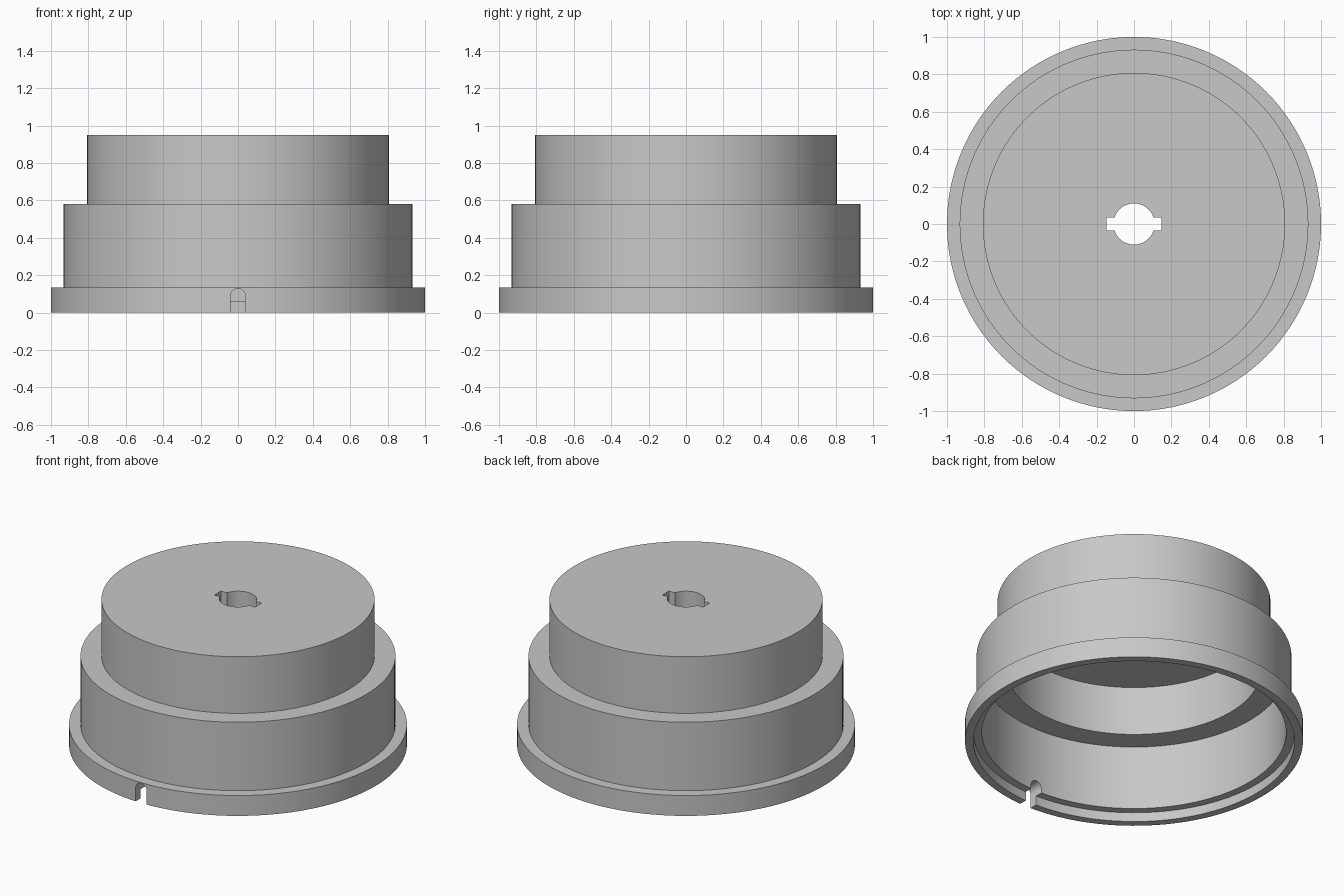
import bpy, bmesh, math
from mathutils import Vector, Matrix

cube = bpy.data.objects.get("Cube")
if cube:
    bpy.data.objects.remove(cube, do_unlink=True)

SEGMENTS = 128

grey = bpy.data.materials.new("plain grey")
grey.use_nodes = True
colour = (0.58, 0.58, 0.58, 1)
grey.diffuse_color = colour
for node in grey.node_tree.nodes:
    if node.type == 'BSDF_PRINCIPLED':
        node.inputs["Base Color"].default_value = colour


def make_object(name, bm):
    bmesh.ops.recalc_face_normals(bm, faces=bm.faces)
    mesh = bpy.data.meshes.new(name)
    bm.to_mesh(mesh)
    bm.free()
    mesh.materials.append(grey)
    obj = bpy.data.objects.new(name, mesh)
    bpy.context.collection.objects.link(obj)
    return obj


def lathe(name, profile):
    """Turn a closed (radius, height) outline about the z axis."""
    bm = bmesh.new()
    verts = [bm.verts.new((r, 0, z)) for r, z in profile]
    edges = [bm.edges.new((verts[i - 1], v)) for i, v in enumerate(verts)]
    bmesh.ops.spin(bm, geom=verts + edges, cent=(0, 0, 0), axis=(0, 0, 1),
                   angle=math.tau, steps=SEGMENTS, use_merge=True)
    bmesh.ops.remove_doubles(bm, verts=bm.verts, dist=0.0001)
    return make_object(name, bm)


def prism(name, points, depth):
    """Extrude a flat outline along the given vector."""
    bm = bmesh.new()
    face = bm.faces.new([bm.verts.new(p) for p in points])
    extruded = bmesh.ops.extrude_face_region(bm, geom=[face])
    moved = [g for g in extruded["geom"] if isinstance(g, bmesh.types.BMVert)]
    bmesh.ops.translate(bm, verts=moved, vec=depth)
    obj = make_object(name, bm)
    obj.hide_render = True
    return obj


def cut(target, cutter):
    mod = target.modifiers.new(cutter.name, 'BOOLEAN')
    mod.operation = 'DIFFERENCE'
    mod.solver = 'EXACT'
    mod.object = cutter
    bpy.context.view_layer.objects.active = target
    bpy.ops.object.modifier_apply(modifier=mod.name)
    bpy.data.objects.remove(cutter, do_unlink=True)


# Hollow stepped cap: inside from the centre bore out, then outside back up
cap = lathe("stepped_cap", [
    (0.11, 0.80), (0.75, 0.80), (0.75, 0.48), (0.90, 0.48),
    (0.90, 0.06), (0.95, 0.06), (0.95, 0), (1, 0),
    (1, 0.133), (0.932, 0.133), (0.932, 0.58),
    (0.808, 0.58), (0.808, 0.95), (0.11, 0.95)])

# Two key slots on either side of the bore
x, y = 0.147, 0.034
slots = prism("key_slot_cutter",
              [(-x, -y, 0.7), (x, -y, 0.7), (x, y, 0.7), (-x, y, 0.7)],
              (0, 0, 0.4))
cut(cap, slots)

# Round-topped notch through the front of the rim
w = 0.04
arch = [(w * math.cos(math.pi * i / 16), -1.1, 0.088 + w * math.sin(math.pi * i / 16))
        for i in range(17)]
notch = prism("rim_notch_cutter",
              [(-w, -1.1, -0.1), (w, -1.1, -0.1)] + arch, (0, 0.4, 0))
cut(cap, notch)

# Smooth walls with crisp steps
bpy.ops.object.select_all(action='DESELECT')
cap.select_set(True)
bpy.context.view_layer.objects.active = cap
bpy.ops.object.shade_smooth_by_angle(angle=math.radians(30))
